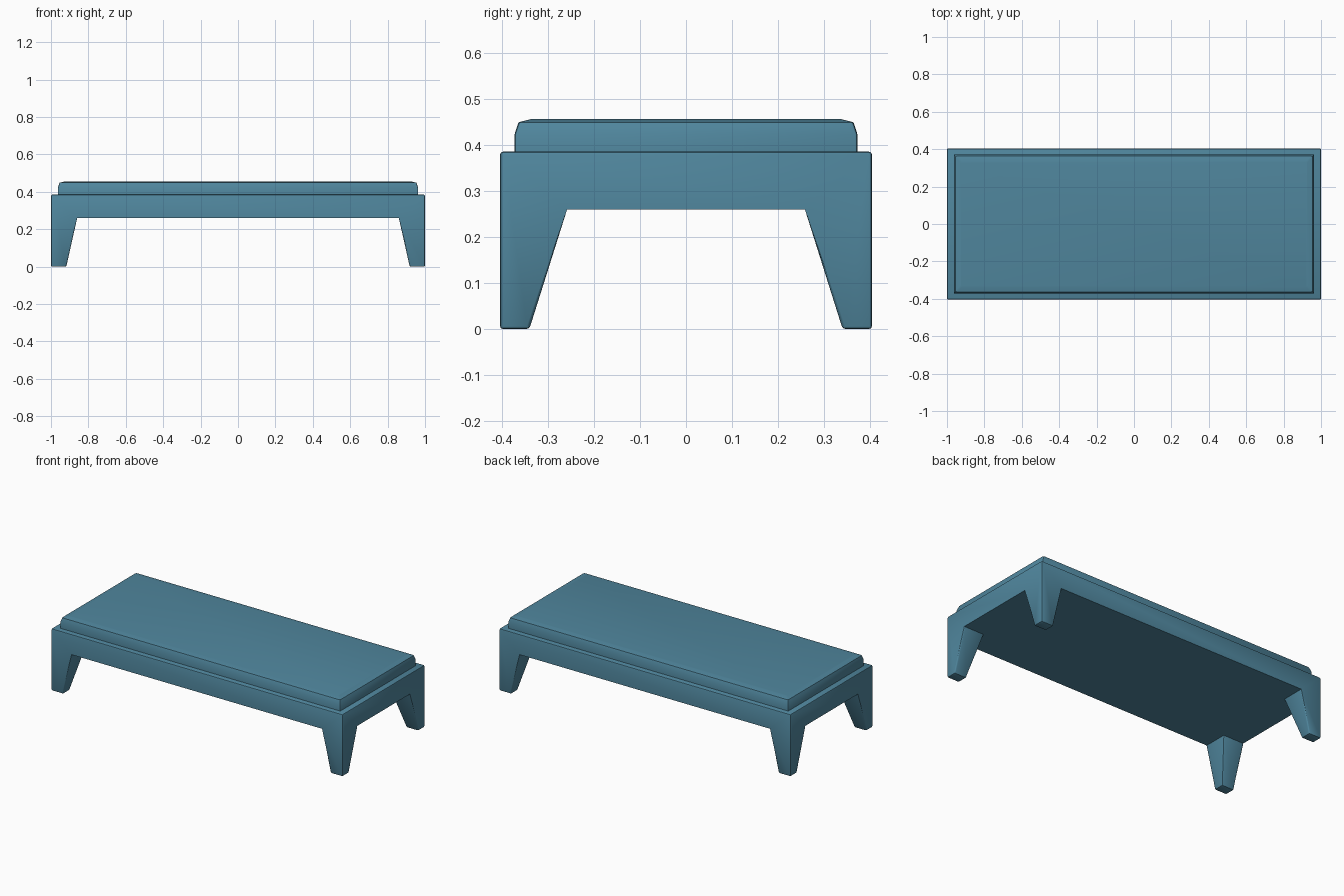
import bpy, bmesh

cube = bpy.data.objects.get("Cube")
if cube:
    bpy.data.objects.remove(cube, do_unlink=True)

blue = bpy.data.materials.new("dusty blue")
blue.use_nodes = True
colour = (0.08, 0.24, 0.34, 1)
blue.diffuse_color = colour
blue.node_tree.nodes["Principled BSDF"].inputs["Base Color"].default_value = colour


def finish(bm, name):
    bmesh.ops.recalc_face_normals(bm, faces=bm.faces)
    mesh = bpy.data.meshes.new(name)
    bm.to_mesh(mesh)
    bm.free()
    mesh.materials.append(blue)
    obj = bpy.data.objects.new(name, mesh)
    bpy.context.collection.objects.link(obj)
    bpy.ops.object.select_all(action='DESELECT')
    obj.select_set(True)
    bpy.context.view_layer.objects.active = obj
    bpy.ops.object.shade_smooth_by_angle(angle=0.6)
    return obj


def round_edges(bm, edges, width, segments=2):
    bmesh.ops.bevel(bm, geom=edges, offset=width, segments=segments,
                    profile=0.5, affect='EDGES', clamp_overlap=True)


# Frame: a slab with a cell at each corner drawn down into a tapered leg
HX, HY = 1.0, 0.404
TOP, UNDER = 0.385, 0.26
LEG_X, LEG_Y = 0.86, 0.258      # inner leg faces at the underside
FOOT_X, FOOT_Y = 0.918, 0.34    # inner leg faces at the floor


def sign(v):
    return 1 if v > 0 else -1


bm = bmesh.new()
bmesh.ops.create_grid(bm, x_segments=3, y_segments=3, size=1)
for v in bm.verts:
    x, y = v.co.x, v.co.y
    v.co.x = sign(x) * (HX if abs(x) > 0.5 else LEG_X)
    v.co.y = sign(y) * (HY if abs(y) > 0.5 else LEG_Y)
    v.co.z = UNDER

base = list(bm.faces)
corners = [f for f in base if abs(f.calc_center_median().x) > 0.5
           and abs(f.calc_center_median().y) > 0.2]
slab = bmesh.ops.extrude_face_region(bm, geom=base, use_keep_orig=True)
for v in slab["geom"]:
    if isinstance(v, bmesh.types.BMVert):
        v.co.z = TOP
bmesh.ops.recalc_face_normals(bm, faces=bm.faces)

legs = bmesh.ops.extrude_discrete_faces(bm, faces=corners)["faces"]
for f in legs:
    for v in f.verts:
        v.co.z = 0
        if abs(v.co.x) < HX - 0.01:
            v.co.x = sign(v.co.x) * FOOT_X
        if abs(v.co.y) < HY - 0.01:
            v.co.y = sign(v.co.y) * FOOT_Y
bmesh.ops.recalc_face_normals(bm, faces=bm.faces)
flat = [e for e in bm.edges if e.is_manifold and e.calc_face_angle() < 0.01]
bmesh.ops.dissolve_edges(bm, edges=flat, use_verts=True)
round_edges(bm, [e for e in bm.edges if e.is_convex
                 and e.calc_face_angle() > 0.5
                 and not all(abs(v.co.z - UNDER) < 0.001 for v in e.verts)], 0.007)
finish(bm, "bench_frame")

# Cushion: box with softened sides and a shallow chamfer round the top
bm = bmesh.new()
rings = [(0.963, 0.372, 0.38), (0.963, 0.372, 0.423),
         (0.954, 0.363, 0.449), (0.926, 0.335, 0.456)]
loops = [[bm.verts.new((sx * x, sy * y, z))
          for sx, sy in ((-1, -1), (1, -1), (1, 1), (-1, 1))] for x, y, z in rings]
for low, high in zip(loops, loops[1:]):
    for i in range(4):
        j = (i + 1) % 4
        bm.faces.new((low[i], low[j], high[j], high[i]))
bm.faces.new(loops[0][::-1])
bm.faces.new(loops[-1])
round_edges(bm, [e for e in bm.edges if abs(e.verts[0].co.z - e.verts[1].co.z) > 0.001],
            0.006)
finish(bm, "seat_cushion")
